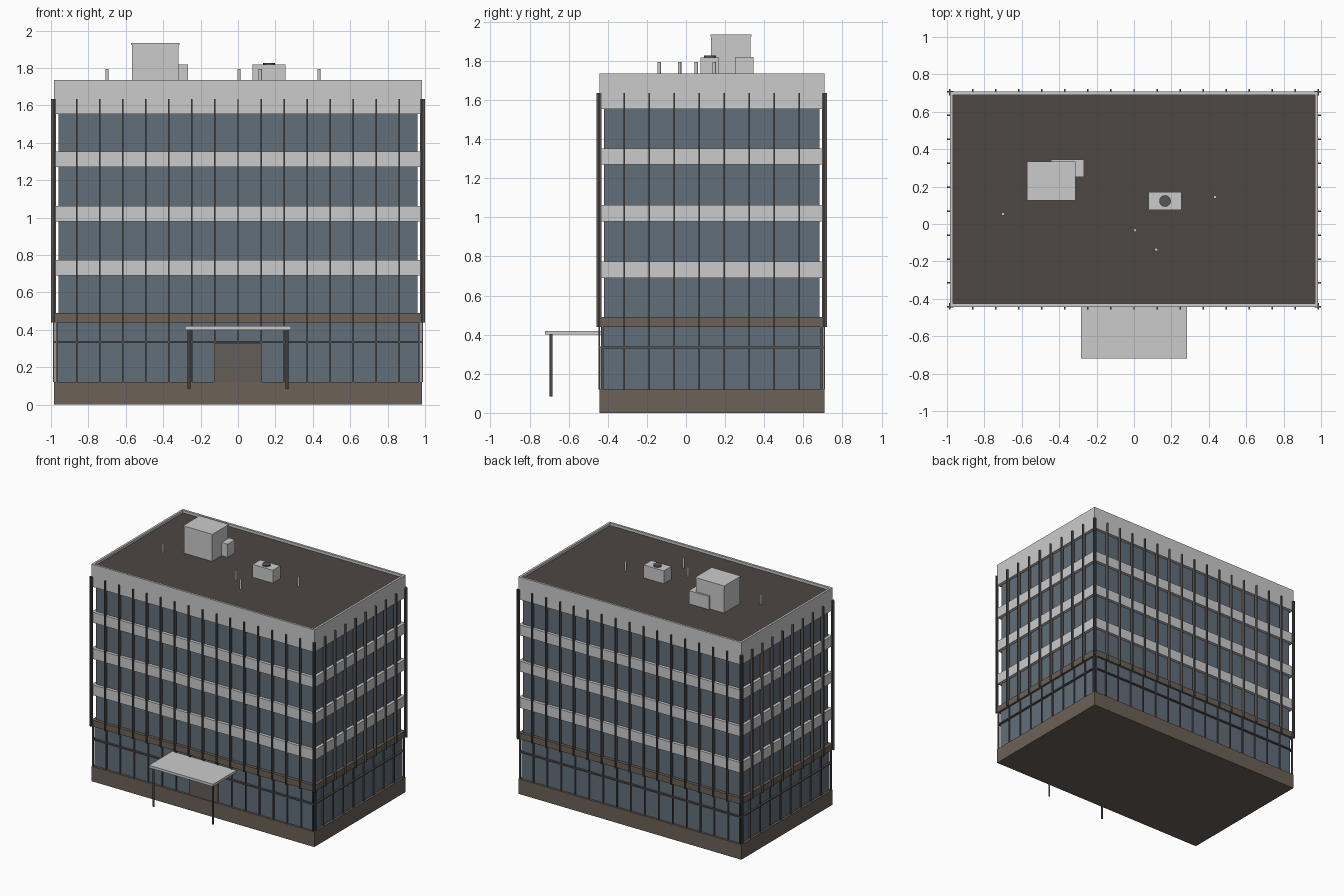
import bpy, bmesh
from mathutils import Matrix, Vector

if "Cube" in bpy.data.objects:
    bpy.data.objects.remove(bpy.data.objects["Cube"])

X = 0.985                 # half width of the block
Y0, Y1 = -0.443, 0.708    # front and back faces of the block
ROOF = 1.715


def mat(name, r, g, b):
    m = bpy.data.materials.new(name)
    m.diffuse_color = (r, g, b, 1)
    m.use_nodes = True
    m.node_tree.nodes["Principled BSDF"].inputs["Base Color"].default_value = m.diffuse_color
    return m


GLASS = mat("blue_glass", 0.12, 0.157, 0.195)
BROWN = mat("brown_stone", 0.15, 0.12, 0.095)
DARK = mat("dark_metal", 0.10, 0.09, 0.09)
TAR = mat("roof_tar", 0.074, 0.063, 0.057)
DOOR = mat("door_bronze", 0.13, 0.11, 0.10)


def boxes(name, spans, material=None):
    """One object made of boxes given as (x0, x1, y0, y1, z0, z1)."""
    bm = bmesh.new()
    for x0, x1, y0, y1, z0, z1 in spans:
        c = Vector(((x0 + x1) / 2, (y0 + y1) / 2, (z0 + z1) / 2))
        s = Matrix.Diagonal((x1 - x0, y1 - y0, z1 - z0, 1))
        bmesh.ops.create_cube(bm, size=1, matrix=Matrix.Translation(c) @ s)
    return finish(name, bm, material)


def finish(name, bm, *materials):
    me = bpy.data.meshes.new(name)
    bm.to_mesh(me)
    bm.free()
    for m in materials:
        if m:
            me.materials.append(m)
    ob = bpy.data.objects.new(name, me)
    bpy.context.collection.objects.link(ob)
    return ob


def slab(z0, z1, inset=0.0):
    return (-X + inset, X - inset, Y0 + inset, Y1 - inset, z0, z1)


def cylinder(name, x, y, z0, z1, r, sides, material=None):
    bm = bmesh.new()
    bmesh.ops.create_cone(bm, cap_ends=True, segments=sides, radius1=r, radius2=r, depth=z1 - z0,
                          matrix=Matrix.Translation((x, y, (z0 + z1) / 2)))
    ob = finish(name, bm, material)
    for p in ob.data.polygons:
        p.use_smooth = abs(p.normal.z) < 0.5
    ob.data.set_sharp_from_angle(angle=0.7)
    return ob


def uprights(name, z0, z1, w, inner, outer, material):
    """Thin verticals round all four sides; inner/outer are offsets from the faces."""
    spans = []
    for i in range(17):
        x = -0.984 + 0.123 * i
        for y, s in ((Y0, -1), (Y1, 1)):
            a, b = sorted((y + s * inner, y + s * outer))
            spans.append((x - w, x + w, a, b, z0, z1))
    for i in range(10):
        y = Y0 + (Y1 - Y0) * i / 9
        for s in (-1, 1):
            a, b = sorted((s * (X + inner), s * (X + outer)))
            spans.append((a, b, y - w, y + w, z0, z1))
    return boxes(name, spans, material)


# Main body
boxes("plinth", [slab(0, 0.12)], BROWN)
boxes("ground_floor_glass", [slab(0.12, 0.44, 0.017)], GLASS)
boxes("upper_glass", [slab(0.49, 1.555, 0.024)], GLASS)
boxes("ledge", [slab(0.44, 0.49)], BROWN)
boxes("floor_bands", [slab(z, z + 0.083) for z in (0.69, 0.98, 1.27)])

# Parapet with sunken roof
bm = bmesh.new()
bmesh.ops.create_cube(bm, size=1, matrix=Matrix.Translation((0, (Y0 + Y1) / 2, 1.645))
                      @ Matrix.Diagonal((2 * X, Y1 - Y0, 0.18, 1)))
bm.normal_update()
top = max(bm.faces, key=lambda f: f.calc_center_median().z)
bmesh.ops.inset_region(bm, faces=[top], thickness=0.024)
bmesh.ops.inset_region(bm, faces=[top], thickness=0.0001)
bmesh.ops.translate(bm, verts=top.verts[:], vec=(0, 0, ROOF - 1.735))
top.material_index = 1
ob = finish("parapet_and_roof", bm)
GREY = mat("grey_panel", 0.8, 0.8, 0.8)
ob.data.materials.append(GREY)
ob.data.materials.append(TAR)

# Facade fins and ground floor framing
uprights("facade_fins", 0.44, 1.635, 0.004, -0.012, 0.014, DARK)
uprights("ground_mullions", 0.12, 0.44, 0.004, -0.020, -0.008, DARK)
boxes("transom", [slab(0.33, 0.34, 0.002)], DARK)

# Entrance
boxes("entrance_door", [(-0.128, 0.128, -0.436, -0.42, 0.12, 0.328)], DOOR)
boxes("canopy", [(-0.284, 0.284, -0.72, -0.425, 0.40, 0.42)])
for s, side in ((-1, "left"), (1, "right")):
    cylinder("canopy_post_" + side, s * 0.262, -0.69, 0.084, 0.40, 0.007, 12, DARK)

# Rooftop plant
boxes("stair_house", [(-0.568, -0.319, 0.129, 0.331, ROOF, 1.926)])
boxes("stair_house_cap", [(-0.573, -0.314, 0.125, 0.335, 1.924, 1.934)])
boxes("stair_annex", [(-0.444, -0.267, 0.25, 0.345, ROOF, 1.82)])
boxes("air_unit", [(0.077, 0.255, 0.075, 0.17, ROOF, 1.818)])
cylinder("air_unit_fan", 0.166, 0.123, 1.81, 1.828, 0.031, 16, DARK)
for i, (x, y) in enumerate(((-0.70, 0.053), (0.005, -0.033), (0.119, -0.137), (0.433, 0.144))):
    cylinder("vent_pipe_%d" % (i + 1), x, y, ROOF, 1.795, 0.009, 10)
